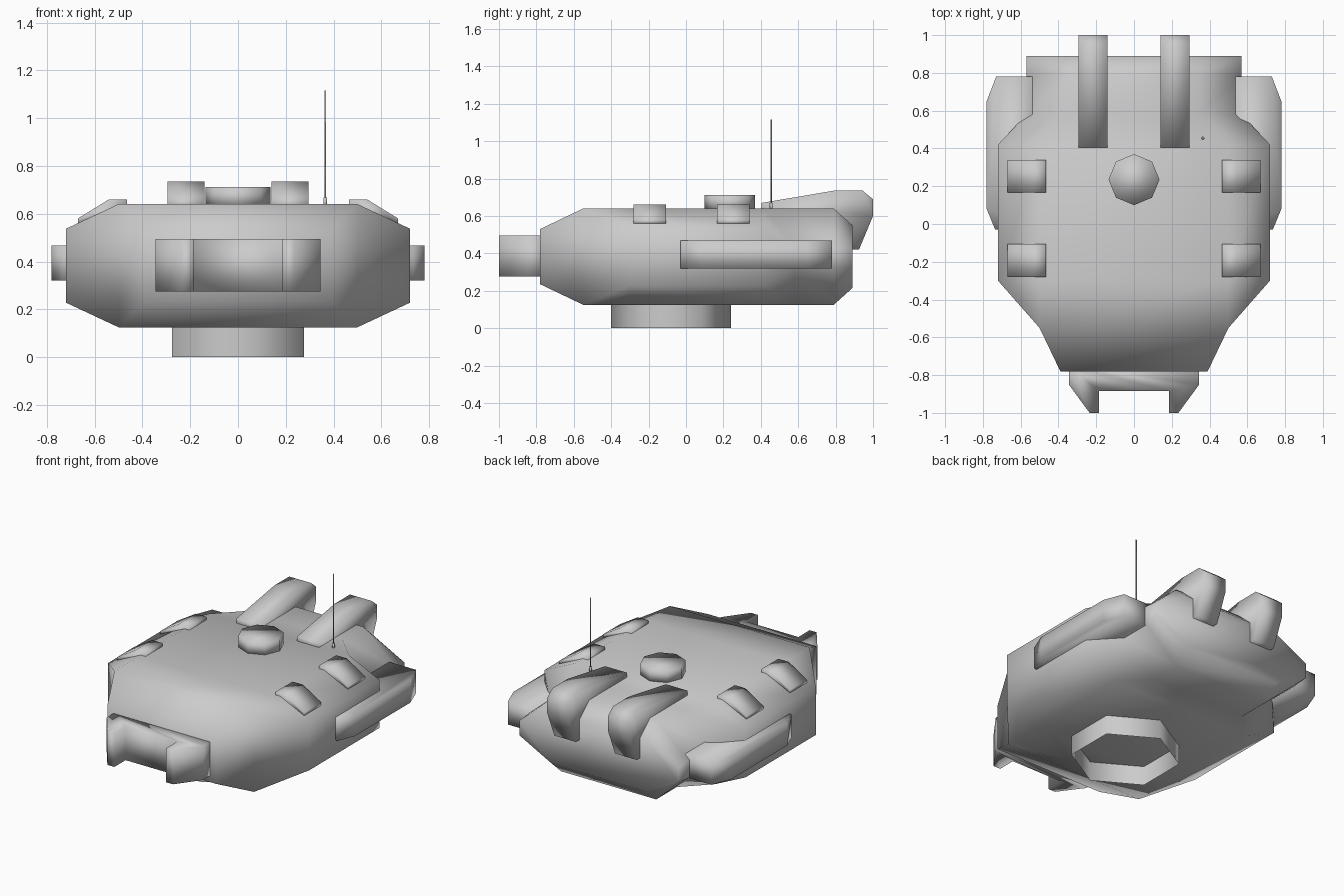
import bpy
import bmesh
import math

cube = bpy.data.objects.get("Cube")
if cube:
    bpy.data.objects.remove(cube, do_unlink=True)

# Single painted metal colour
GREY = (0.6, 0.6, 0.6, 1)
metal = bpy.data.materials.new("plain_grey")
metal.use_nodes = True
metal.diffuse_color = GREY
metal.node_tree.nodes["Principled BSDF"].inputs["Base Color"].default_value = GREY


def finish(bm, name):
    """Clean the mesh, shade it smooth and link it as a named part."""
    bmesh.ops.remove_doubles(bm, verts=bm.verts, dist=0.0005)
    bmesh.ops.recalc_face_normals(bm, faces=bm.faces)
    for face in bm.faces:
        face.smooth = True
    mesh = bpy.data.meshes.new(name)
    bm.to_mesh(mesh)
    bm.free()
    mesh.materials.append(metal)
    obj = bpy.data.objects.new(name, mesh)
    bpy.context.scene.collection.objects.link(obj)
    return obj


def loft(name, rings, caps=True):
    """Skin a list of closed rings that share a point count."""
    bm = bmesh.new()
    loops = [[bm.verts.new(p) for p in ring] for ring in rings]
    for a, b in zip(loops, loops[1:]):
        for i in range(len(a)):
            j = (i + 1) % len(a)
            bm.faces.new((a[i], a[j], b[j], b[i]))
    if caps:
        bm.faces.new(loops[0])
        bm.faces.new(loops[-1])
    return finish(bm, name)


def prism(name, profile, axis, low, high):
    """Extrude a 2D profile along one axis."""
    def place(p, t):
        co = list(p)
        co.insert("xyz".index(axis), t)
        return co
    return loft(name, [[place(p, t) for p in profile] for t in (low, high)])


def drum(name, x, y, radius, z0, z1, sides, caps=True):
    """Upright polygonal drum with one corner on the y axis."""
    ring = [(x + radius * math.sin(i * math.tau / sides),
             y + radius * math.cos(i * math.tau / sides)) for i in range(sides)]
    return loft(name, [[(px, py, z) for px, py in ring] for z in (z0, z1)], caps)


def hull_ring(y, top_w, top, mid_w, high):
    """Symmetric eight-point section, mirrored about the hull's mid height."""
    mid = 0.3825
    half = [(top_w, top), (mid_w, high), (mid_w, 2 * mid - high), (top_w, 2 * mid - top)]
    pts = half + [(-x, z) for x, z in reversed(half)]
    return [(x, y, z) for x, z in pts]


# Turret body, from the square nose to the faceted tail
loft("turret_body", [hull_ring(*s) for s in (
    (-0.78, 0.39, 0.53, 0.39, 0.53),
    (-0.55, 0.50, 0.64, 0.50, 0.64),
    (-0.30, 0.50, 0.64, 0.72, 0.537),
    (0.42, 0.50, 0.64, 0.72, 0.537),
    (0.58, 0.34, 0.64, 0.57, 0.44),
    (0.79, 0.34, 0.64, 0.57, 0.44),
    (0.89, 0.34, 0.55, 0.57, 0.43),
)])

# Open mounting collar under the body
drum("turret_collar", 0, -0.08, 0.32, 0, 0.13, 6, caps=False)

# Roof hatch
drum("roof_hatch", 0, 0.235, 0.135, 0.63, 0.712, 8)

# Forked gun mount on the nose
fork = [(0.345, -0.75), (0.345, -0.85), (0.235, -1.0), (0.185, -1.0), (0.185, -0.885)]
prism("gun_mount", fork + [(-x, y) for x, y in reversed(fork)], "z", 0.275, 0.495)

# Parts repeated on both sides
exhaust = [(0.405, 0.62), (0.405, 0.67), (0.79, 0.735), (0.945, 0.735),
           (1.0, 0.69), (1.0, 0.60), (0.925, 0.42), (0.86, 0.42)]
side_pod = [(0.50, 0.78), (0.73, 0.78), (0.78, 0.65),
            (0.78, 0.08), (0.735, -0.03), (0.50, -0.03)]
block = [(0.465, 0.60), (0.465, 0.66), (0.54, 0.66), (0.67, 0.58), (0.67, 0.555)]
for side, s in (("left", 1), ("right", -1)):
    prism(side + "_exhaust", exhaust, "x", 0.14 * s, 0.295 * s)
    prism(side + "_side_pod", [(x * s, y) for x, y in side_pod], "z", 0.32, 0.468)
    for place, y in (("front", -0.193), ("rear", 0.253)):
        prism(f"{side}_{place}_roof_block", [(x * s, z) for x, z in block],
              "y", y - 0.087, y + 0.087)

# Whip antenna with its foot
drum("antenna_foot", 0.365, 0.455, 0.008, 0.63, 0.668, 8)
drum("antenna_rod", 0.365, 0.455, 0.004, 0.66, 1.115, 6)
